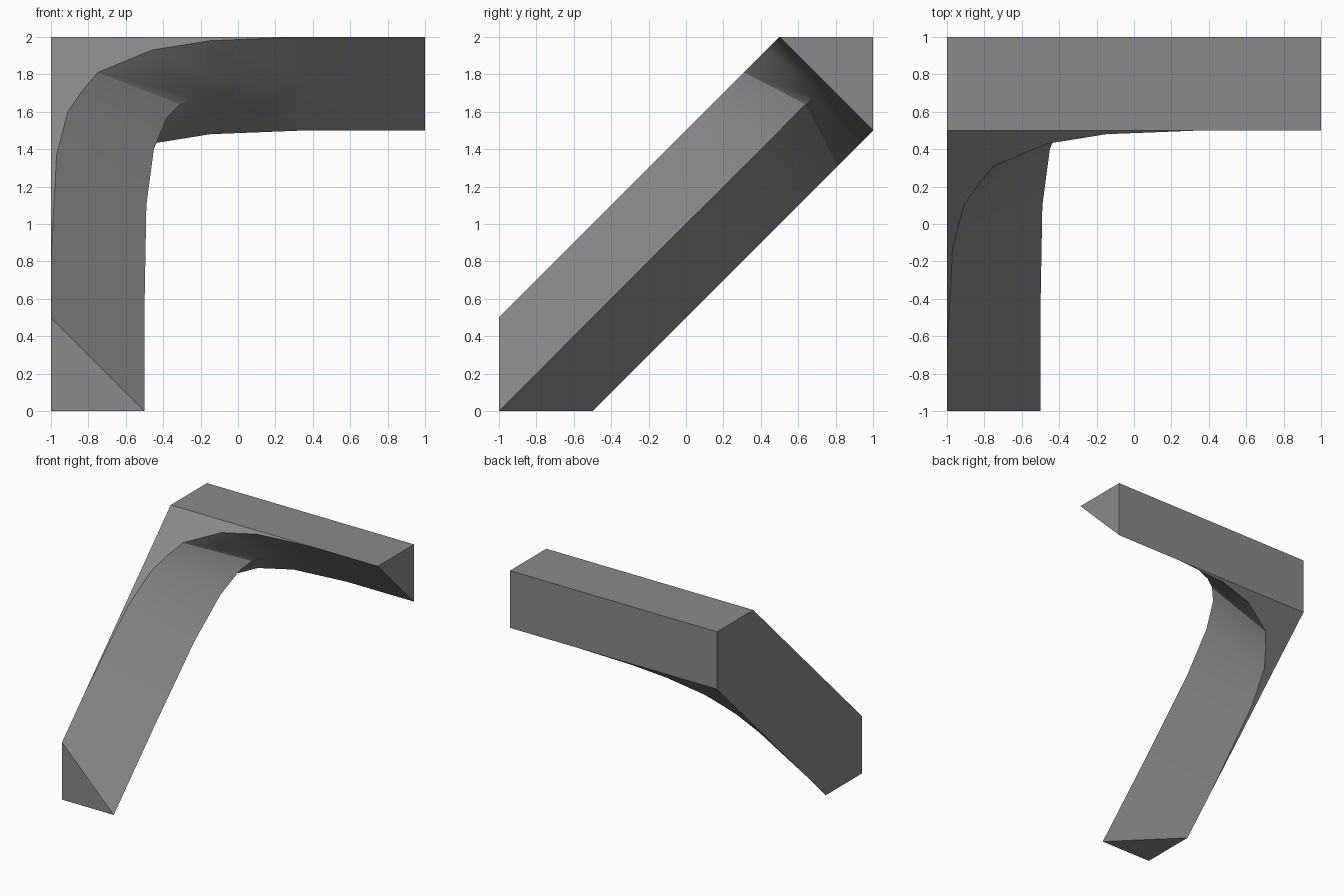
import bpy, bmesh, math

if "Cube" in bpy.data.objects:
    bpy.data.objects.remove(bpy.data.objects["Cube"])

# Front-view (x, z) stations: upper rim and central ridge of the swept face
RIM = [(-1, .5), (-1, .8), (-.97, 1.37), (-.91, 1.6), (-.83, 1.715), (-.75, 1.81),
       (-.46, 1.93), (-.15, 1.98), (.35, 2), (1, 2)]
RIDGE = [(-.5, 0), (-.5, .55), (-.49, 1.1), (-.45, 1.4), (-.38, 1.57), (-.31, 1.64),
         (-.23, 1.68), (0, 1.73), (.36, 1.75), (1, 1.75)]


def mirror(p):
    """Reflect across the sloping symmetry plane z = y + 1."""
    return (p[0], p[2] - 1, p[1] + 1)


U = [(x, z - 1.5, z) for x, z in RIM]
M = [(x, z - 1, z) for x, z in RIDGE]
foot, corner, back, end = (-1, -1, 0), (-1, .5, 2), (-1, 1, 2), (1, 1, 2)

# Upper half: swept strip, flat fillet web, top of cross arm, foot cap
half = [(U[i], U[i + 1], M[i + 1], M[i]) for i in range(len(U) - 1)]
half += [(corner, U[i], U[i + 1]) for i in range(1, 8)]
half += [(corner, U[8], U[9], end, back), (foot, U[0], M[0])]
faces = half + [tuple(mirror(p) for p in f) for f in half]

# Faces lying across the symmetry plane: left side and cross arm end
faces.append((foot, U[0], U[1], corner, back, mirror(corner), mirror(U[1]), mirror(U[0])))
faces.append((U[9], M[9], mirror(U[9]), end))

bm = bmesh.new()
for f in faces:
    bm.faces.new([bm.verts.new(p) for p in f])
bmesh.ops.remove_doubles(bm, verts=bm.verts, dist=1e-4)
bmesh.ops.recalc_face_normals(bm, faces=bm.faces)
me = bpy.data.meshes.new("corner_trim")
bm.to_mesh(me)
bm.free()
obj = bpy.data.objects.new("corner_trim", me)
bpy.context.collection.objects.link(obj)

mat = bpy.data.materials.new("grey")
mat.diffuse_color = (.25, .255, .26, 1)
mat.use_nodes = True
mat.node_tree.nodes["Principled BSDF"].inputs["Base Color"].default_value = mat.diffuse_color
me.materials.append(mat)

bpy.context.view_layer.objects.active = obj
obj.select_set(True)
bpy.ops.object.shade_smooth_by_angle(angle=math.radians(30))
